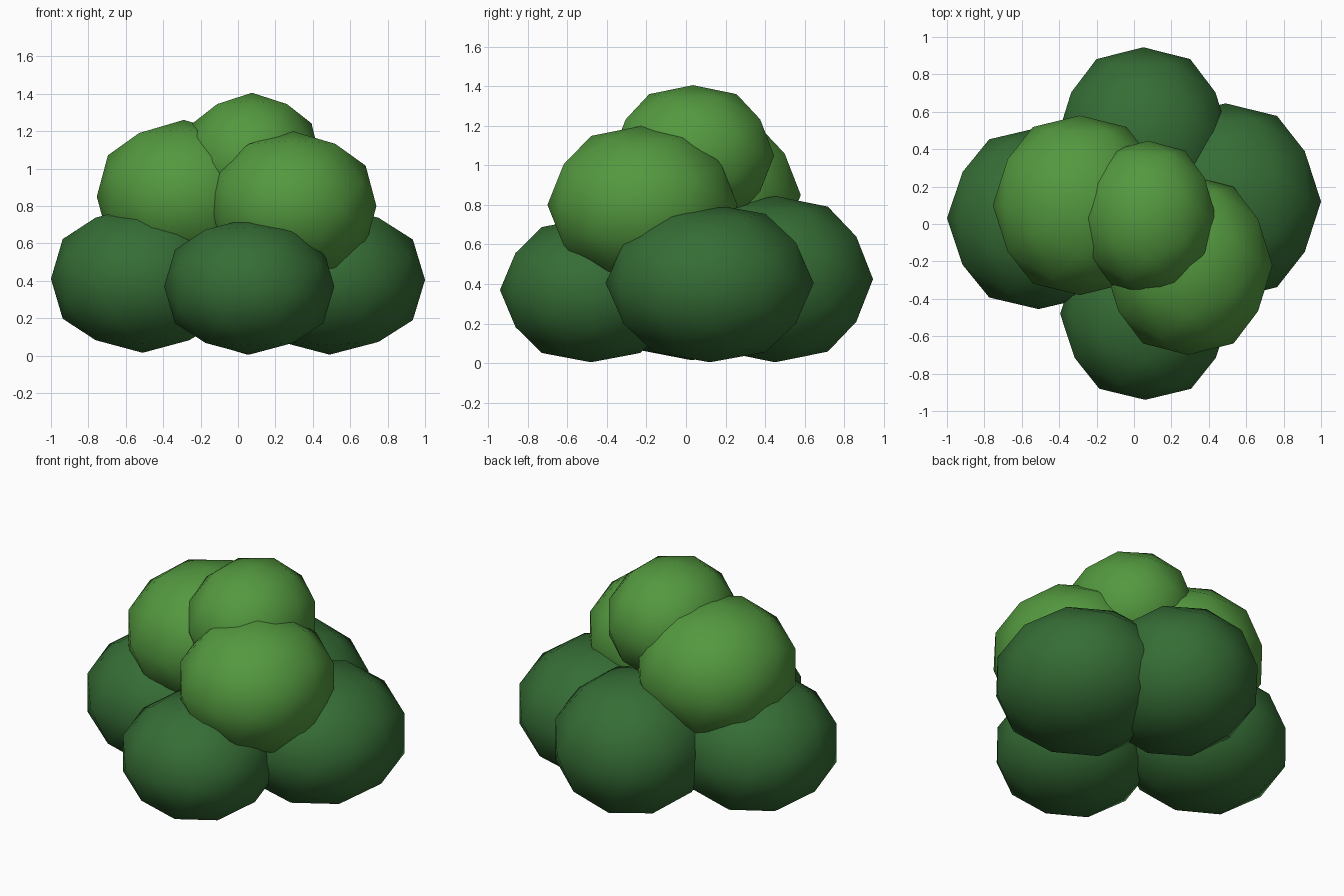
import bpy, bmesh, math
from mathutils import Vector

if "Cube" in bpy.data.objects:
    bpy.data.objects.remove(bpy.data.objects["Cube"])


def material(name, rgb):
    m = bpy.data.materials.new(name)
    m.diffuse_color = (*rgb, 1)
    m.use_nodes = True
    m.node_tree.nodes["Principled BSDF"].inputs["Base Color"].default_value = m.diffuse_color
    return m


dark = material("dark leaf green", (0.036, 0.152, 0.036))
light = material("light leaf green", (0.088, 0.318, 0.050))


def leaf_clump(name, centre, radii, mat):
    """Low-poly ball: an axis-aligned icosahedron, split once and rounded."""
    t = (1 + math.sqrt(5)) / 2
    bm = bmesh.new()
    for a in (-1, 1):
        for b in (-t, t):
            for p in ((0, a, b), (b, 0, a), (a, b, 0)):
                bm.verts.new(p)
    bmesh.ops.convex_hull(bm, input=bm.verts[:])
    bmesh.ops.subdivide_edges(bm, edges=bm.edges[:], cuts=1, use_grid_fill=True)
    for v in bm.verts:
        n = v.co.normalized()
        # slightly fuller between the axis points
        n *= 1.0 if max(abs(k) for k in n) > 0.99 else 1.025
        v.co = Vector(c + r * k for c, r, k in zip(centre, radii, n))
    bmesh.ops.recalc_face_normals(bm, faces=bm.faces[:])
    for f in bm.faces:
        f.smooth = True
    mesh = bpy.data.meshes.new(name)
    bm.to_mesh(mesh)
    bm.free()
    mesh.materials.append(mat)
    bpy.context.collection.objects.link(bpy.data.objects.new(name, mesh))


# Lower ring of dark clumps
leaf_clump("lower_front_clump", (0.06, -0.48, 0.37), (0.455, 0.46, 0.365), dark)
leaf_clump("lower_left_clump", (-0.51, 0.03, 0.41), (0.49, 0.485, 0.395), dark)
leaf_clump("lower_right_clump", (0.49, 0.12, 0.405), (0.51, 0.525, 0.40), dark)
leaf_clump("lower_back_clump", (0.05, 0.45, 0.425), (0.465, 0.495, 0.42), dark)

# Upper light clumps
leaf_clump("upper_left_clump", (-0.29, 0.10, 0.85), (0.465, 0.48, 0.41), light)
leaf_clump("upper_right_clump", (0.29, -0.22, 0.80), (0.45, 0.48, 0.40), light)
leaf_clump("crown_clump", (0.075, 0.035, 1.05), (0.365, 0.41, 0.355), light)
